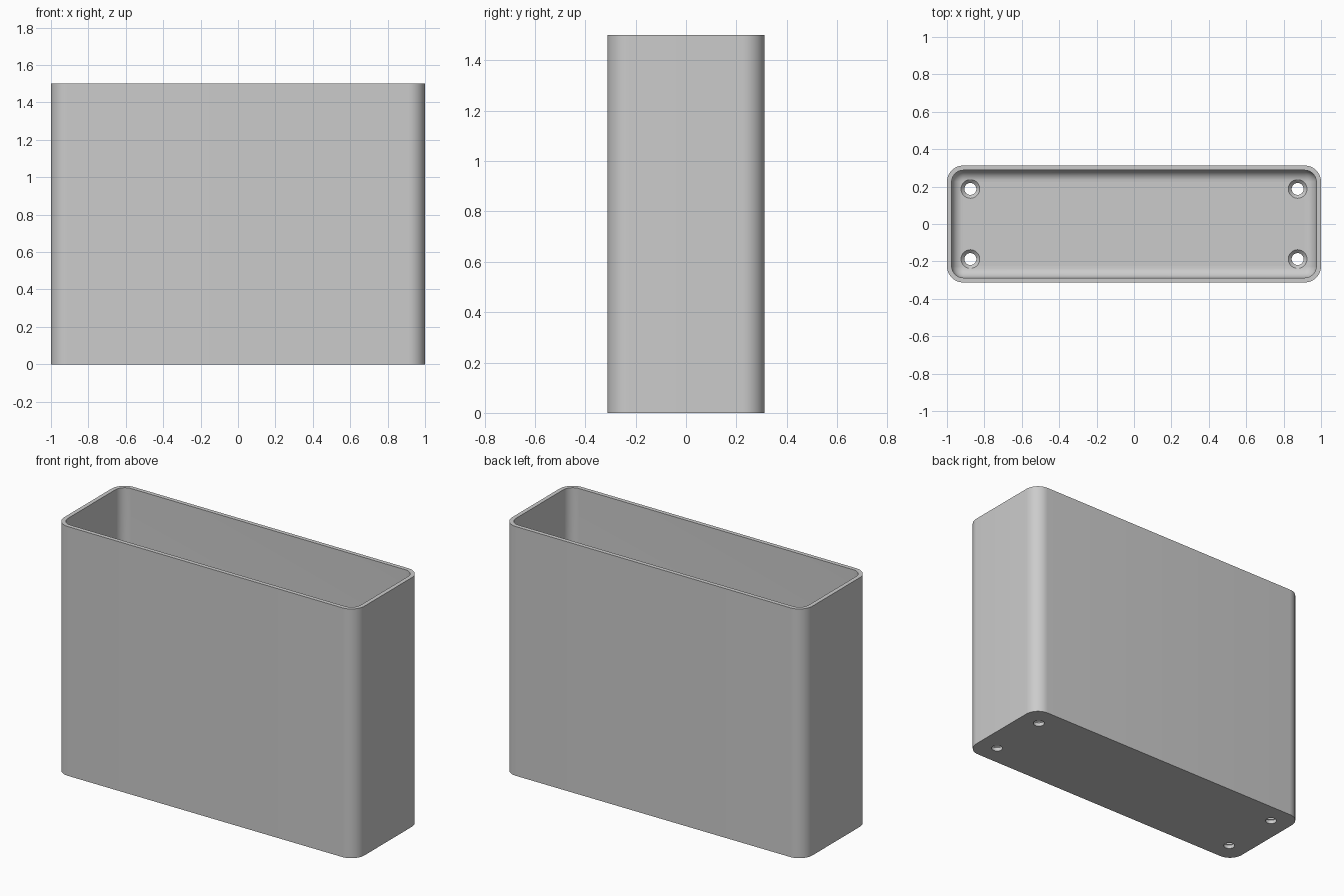
import bpy, bmesh, math

cube = bpy.data.objects.get("Cube")
if cube:
    bpy.data.objects.remove(cube, do_unlink=True)

HX, HY, HEIGHT = 1.0, 0.3125, 1.5
WALL, FLOOR = 0.025, 0.04
CORNER, FILLET = 0.0875, 0.06

grey = bpy.data.materials.new("light_grey")
grey.use_nodes = True
colour = (0.6, 0.6, 0.6, 1)
grey.diffuse_color = colour
grey.node_tree.nodes["Principled BSDF"].inputs["Base Color"].default_value = colour


def outline(inset, z, steps=12):
    """Rounded rectangle, offset inwards from the outer wall."""
    r = CORNER - inset
    points = []
    for quarter, (sx, sy) in enumerate([(1, 1), (-1, 1), (-1, -1), (1, -1)]):
        for i in range(steps + 1):
            a = (quarter + i / steps) * math.pi / 2
            points.append((sx * (HX - CORNER) + r * math.cos(a),
                           sy * (HY - CORNER) + r * math.sin(a), z))
    return points


def circle(cx, cy, r, z, steps=40):
    turns = [2 * math.pi * i / steps for i in range(steps)]
    return [(cx + r * math.cos(a), cy + r * math.sin(a), z) for a in turns]


def loft(name, rings):
    """Closed solid through a sequence of matching rings."""
    bm = bmesh.new()
    loops = [[bm.verts.new(p) for p in ring] for ring in rings]
    n = len(loops[0])
    for low, high in zip(loops, loops[1:]):
        for i in range(n):
            j = (i + 1) % n
            bm.faces.new((low[i], low[j], high[j], high[i]))
    bm.faces.new(loops[0][::-1])
    bm.faces.new(loops[-1])
    bmesh.ops.recalc_face_normals(bm, faces=bm.faces)
    mesh = bpy.data.meshes.new(name)
    bm.to_mesh(mesh)
    bm.free()
    mesh.materials.append(grey)
    obj = bpy.data.objects.new(name, mesh)
    bpy.context.collection.objects.link(obj)
    return obj


# Open box: outer wall, rim, inner wall, rounded inner floor edge
rings = [outline(0, 0), outline(0, HEIGHT), outline(WALL, HEIGHT)]
for i in range(9):
    a = i / 8 * math.pi / 2
    rings.append(outline(WALL + FILLET * (1 - math.cos(a)),
                         FLOOR + FILLET * (1 - math.sin(a))))
box = loft("open_box", rings)
bpy.context.view_layer.objects.active = box
box.select_set(True)

# Countersunk screw holes in the floor
for x in (-0.875, 0.875):
    for y in (-0.1875, 0.1875):
        profile = [(0.032, -0.1), (0.032, FLOOR - 0.018),
                   (0.05, FLOOR), (0.05, FLOOR + 0.1)]
        cutter = loft("hole_cutter", [circle(x, y, r, z) for r, z in profile])
        cutter.hide_render = True
        cut = box.modifiers.new("screw_hole", 'BOOLEAN')
        cut.operation = 'DIFFERENCE'
        cut.solver = 'EXACT'
        cut.object = cutter
        bpy.ops.object.modifier_apply(modifier=cut.name)
        bpy.data.objects.remove(cutter, do_unlink=True)

bpy.ops.object.shade_smooth_by_angle(angle=math.radians(30))
